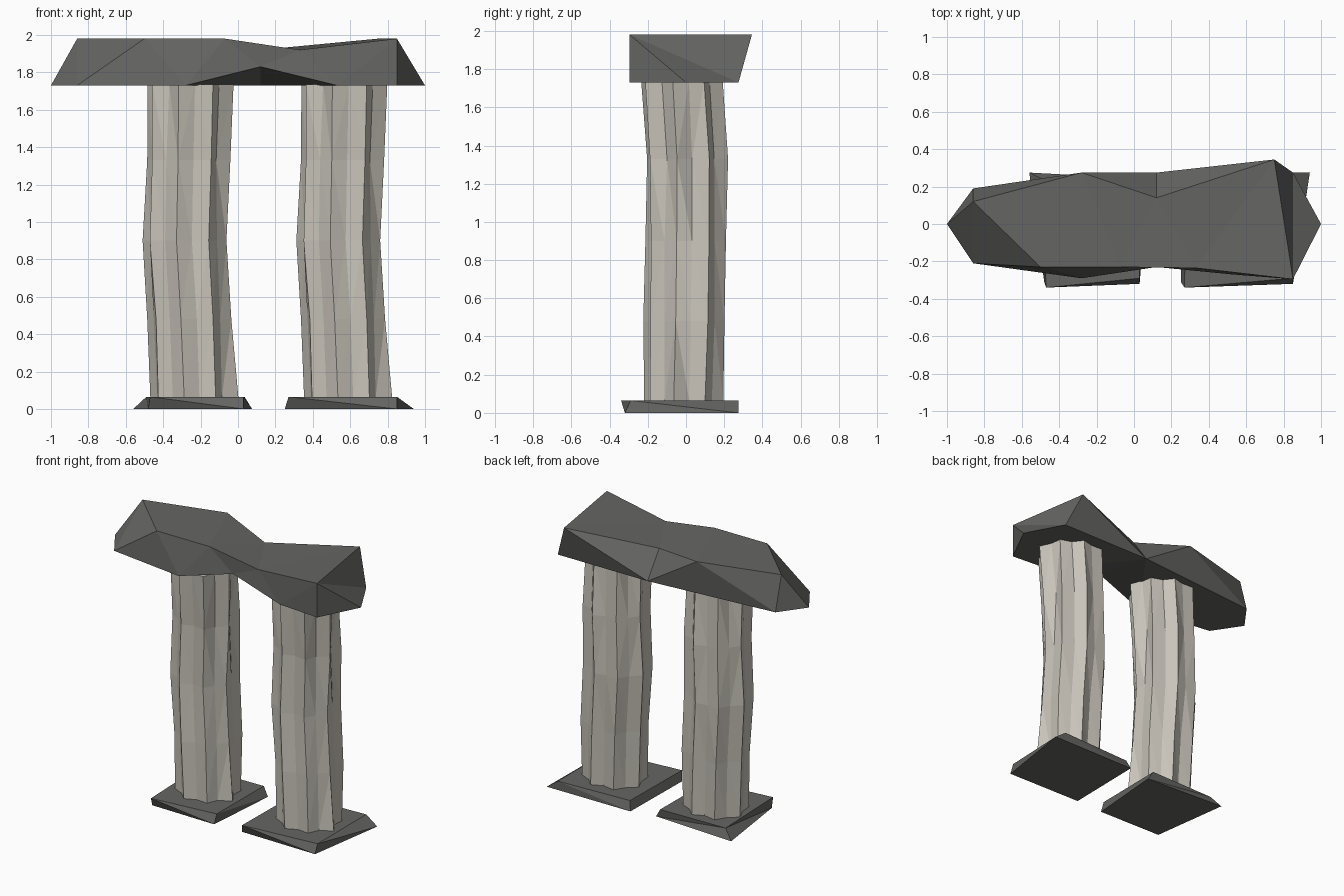
import bpy, bmesh, math, random

if "Cube" in bpy.data.objects:
    bpy.data.objects.remove(bpy.data.objects["Cube"])

random.seed(4)


def material(name, rgb):
    m = bpy.data.materials.new(name)
    m.diffuse_color = (*rgb, 1)
    m.use_nodes = True
    m.node_tree.nodes["Principled BSDF"].inputs["Base Color"].default_value = m.diffuse_color
    return m


DARK = material("dark_stone", (0.13, 0.13, 0.125))
PALE = material("pale_stone", (0.58, 0.55, 0.49))


def build(name, verts, faces, mat):
    """Flat shaded mesh from points and faces, normals made consistent."""
    me = bpy.data.meshes.new(name)
    me.from_pydata(verts, [], faces)
    bm = bmesh.new()
    bm.from_mesh(me)
    bmesh.ops.triangulate(bm, faces=bm.faces[:])
    bmesh.ops.recalc_face_normals(bm, faces=bm.faces[:])
    bm.to_mesh(me)
    bm.free()
    me.materials.append(mat)
    ob = bpy.data.objects.new(name, me)
    bpy.context.collection.objects.link(ob)
    return ob


def loft(name, rings, mat):
    """Skin a stack of equal-length rings and cap both ends."""
    n = len(rings[0])
    faces = [list(range(n)), [(len(rings) - 1) * n + i for i in range(n)]]
    for r in range(len(rings) - 1):
        for i in range(n):
            j = (i + 1) % n
            faces.append([r * n + i, r * n + j, (r + 1) * n + j, (r + 1) * n + i])
    return build(name, [p for ring in rings for p in ring], faces, mat)


# Lintel: rough-hewn block, capitals are the top outline, small letters the bottom
LO, HI = 1.73, 1.98
corners = {
    "A": (-0.86, 0.12, HI), "B": (-0.5, -0.23, HI), "C": (-0.07, -0.23, HI),
    "D": (0.33, -0.235, 1.92), "E": (0.85, -0.295, HI), "F": (0.75, 0.345, HI),
    "G": (0.12, 0.14, 1.92), "H": (-0.28, 0.275, HI),
    "a": (-1, 0, LO), "b": (-0.86, -0.21, LO), "c": (-0.28, -0.29, LO),
    "d": (0.12, -0.23, 1.83), "e": (0.53, -0.27, LO), "f": (0.85, -0.295, LO),
    "g": (1, 0, LO), "h": (0.85, 0.275, LO), "i": (0.12, 0.275, LO),
    "j": (-0.86, 0.19, LO),
}
top = "ABH BCH CGH CDG DFG DEF "
sides = ("Aab AbB Bbc BcC Ccd CdD Dde DeE Eef Efg Egh EhF "
         "Fhi FiG GiH Hij HjA Aja ")
under = "abcij cdi dei efghi"
keys = list(corners)
build("lintel", list(corners.values()),
      [[keys.index(k) for k in f] for f in (top + sides + under).split()], DARK)

# Plinths: thin uneven slabs (bottom outline, top outline)
plinths = {
    "left_plinth": ([(-0.48, -0.31), (0.03, -0.32), (0.075, 0.24), (-0.56, 0.275)],
                    [(-0.47, -0.34), (0.03, -0.29), (0.035, 0.25), (-0.49, 0.24)]),
    "right_plinth": ([(0.25, -0.31), (0.85, -0.32), (0.94, 0.275), (0.26, 0.275)],
                     [(0.27, -0.34), (0.85, -0.29), (0.85, 0.275), (0.28, 0.25)]),
}
for name, (bottom, upper) in plinths.items():
    loft(name, [[(x, y, 0) for x, y in bottom], [(x, y, 0.065) for x, y in upper]], DARK)

# Columns: leaning, weathered fluted shafts (height, centre x, centre y)
spine = [(0.06, -0.235, -0.01), (0.48, -0.25, -0.005), (0.9, -0.275, 0),
         (1.33, -0.268, 0.005), (1.735, -0.262, -0.015)]
SIDES = 16
wear = [[random.uniform(-0.014, 0.014) for _ in range(SIDES)] for _ in spine]
for name, shift in (("left_column", 0), ("right_column", 0.822)):
    rings = []
    for (z, cx, cy), jitter in zip(spine, wear):
        ring = []
        for i in range(SIDES):
            a = math.tau * (i + 0.4) / SIDES
            r = (0.232 if i % 2 else 0.192) + jitter[i]
            ring.append((cx + shift + r * math.cos(a), cy + 0.95 * r * math.sin(a), z))
        rings.append(ring)
    loft(name, rings, PALE)
